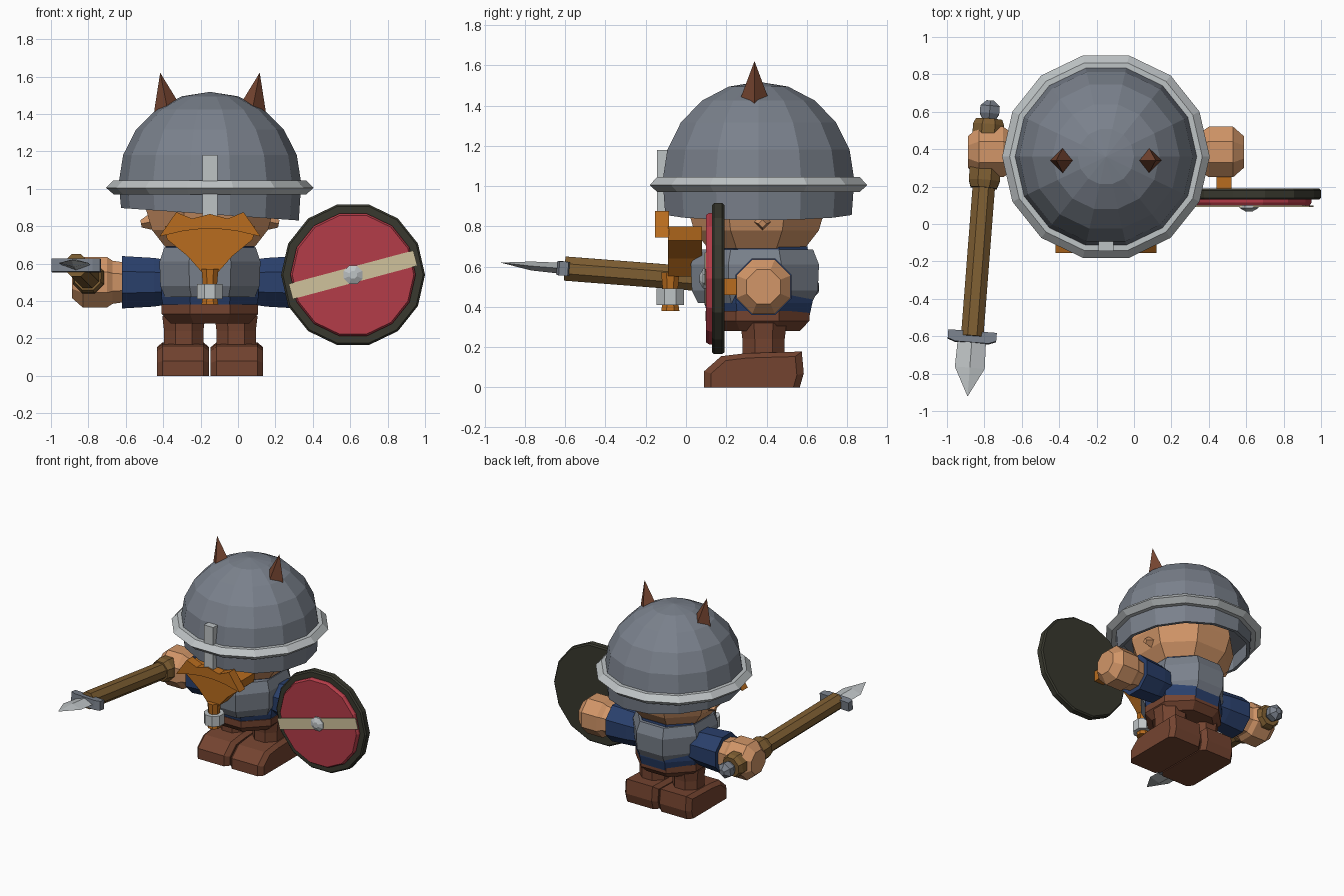
import bpy
import bmesh
from math import cos, sin, pi, radians
from mathutils import Matrix, Vector

cube = bpy.data.objects.get("Cube")
if cube:
    bpy.data.objects.remove(cube, do_unlink=True)

CX = -0.15          # body centre line
ARM_Y, ARM_Z = 0.385, 0.5


def material(name, r, g, b):
    def linear(c):
        c /= 255
        return c / 12.92 if c < 0.04 else ((c + 0.055) / 1.055) ** 2.4
    colour = (linear(r), linear(g), linear(b), 1)
    mat = bpy.data.materials.new(name)
    mat.use_nodes = True
    mat.diffuse_color = colour
    mat.node_tree.nodes["Principled BSDF"].inputs["Base Color"].default_value = colour
    return mat


STEEL = material("steel_grey", 122, 129, 140)
LIGHT = material("pale_metal", 190, 195, 197)
SKIN = material("skin", 210, 150, 104)
GINGER = material("ginger", 184, 108, 30)
BLUE = material("navy_cloth", 42, 64, 108)
LEATHER = material("brown_leather", 116, 68, 48)
WOOD = material("wood", 126, 94, 50)
DARK = material("dark_rim", 56, 56, 46)
RED = material("shield_red", 180, 60, 72)
CREAM = material("cream", 208, 194, 156)


def frame(origin, axis=(0, 0, 1)):
    """Local z follows the axis, local y points up where possible."""
    axis = Vector(axis)
    turn = Matrix() if axis.z == 1 else axis.to_track_quat('Z', 'Y').to_matrix().to_4x4()
    return Matrix.Translation(origin) @ turn


def loft(name, rings, mat, matrix=Matrix(), cap=True):
    bm = bmesh.new()
    loops = [[bm.verts.new(matrix @ Vector(p)) for p in ring] for ring in rings]
    n = len(loops[0])
    for a, b in zip(loops, loops[1:]):
        for i in range(n):
            j = (i + 1) % n
            bm.faces.new((a[i], a[j], b[j], b[i]))
    if cap:
        bm.faces.new(loops[0])
        bm.faces.new(loops[-1])
    bmesh.ops.remove_doubles(bm, verts=bm.verts, dist=0.0005)
    bmesh.ops.recalc_face_normals(bm, faces=bm.faces)
    mesh = bpy.data.meshes.new(name)
    bm.to_mesh(mesh)
    bm.free()
    mesh.materials.append(mat)
    obj = bpy.data.objects.new(name, mesh)
    bpy.context.collection.objects.link(obj)
    return obj


def lathe(name, profile, mat, matrix, n=8, flat=True, sy=1, cap=True):
    """Turn (radius, height) points; flat puts sides, not corners, on the axes."""
    phase, grow = (pi / n, 1 / cos(pi / n)) if flat else (0, 1)
    rings = [[(r * grow * cos(phase + 2 * pi * i / n),
               r * grow * sy * sin(phase + 2 * pi * i / n), z) for i in range(n)]
             for r, z in profile]
    return loft(name, rings, mat, matrix, cap)


def prism(name, points, d0, d1, mat, matrix=Matrix()):
    """Extrude an x-z outline from depth d0 to d1."""
    return loft(name, [[(u, d, v) for u, v in points] for d in (d0, d1)], mat, matrix)


def mirrored(half):
    """Full outline from a right half listed top to bottom."""
    return half + [(-u, v) for u, v in reversed(half) if u > 0]


def box(x, z0, z1):
    return [(x, z1), (x, z0), (-x, z0), (-x, z1)]


middle = Matrix.Translation((CX, 0, 0))

# Helmet: dome with hollow lower band, cut slightly higher on the right
helm = frame((CX, 0.36, 0))
dome = [(0.488 * cos(radians(a)), 1.03 + 0.488 * sin(radians(a))) for a in range(0, 91, 18)]
helmet = lathe("helmet", [(0, 1.0), (0.45, 1.0), (0.45, 0.83), (0.475, 0.83)] + dome,
               STEEL, helm, 14, False, cap=False)
for v in helmet.data.vertices:
    if v.co.z < 0.9:
        v.co.z += (0.33 - v.co.x) * 0.07
lathe("helmet_rim", [(0.46, 0.97), (0.515, 0.97), (0.555, 1.005), (0.515, 1.045),
                     (0.46, 1.045), (0.46, 0.97)], LIGHT, helm, 14, False, cap=False)
prism("nose_guard", box(0.04, 0.85, 1.18), -0.145, -0.09, LIGHT, middle)

# Head
lathe("head", [(0.24, 0.69), (0.31, 0.78), (0.345, 0.9), (0.32, 1.05)], SKIN,
      frame((CX, 0.35, 0)))

# Moustache, beard and braid
prism("moustache", mirrored([(0, 0.865), (0.095, 0.84), (0.18, 0.875), (0.27, 0.745),
                             (0.14, 0.775), (0.05, 0.785)]), -0.155, -0.085, GINGER, middle)
prism("beard", mirrored([(0.24, 0.8), (0.23, 0.73), (0.12, 0.64), (0.04, 0.55)]),
      -0.09, 0.08, GINGER, middle)
lathe("braid", [(0.045, 0.38), (0.035, 0.45), (0.045, 0.57)], GINGER, frame((CX, -0.078, 0)))
lathe("braid_clip", [(0.068, 0.41), (0.068, 0.49)], LIGHT, frame((CX, -0.078, 0)))

# Torso layers
lathe("trousers", [(0.21, 0.28), (0.258, 0.33), (0.258, 0.38)], LEATHER, frame((CX, 0.355, 0)))
lathe("shirt", [(0.245, 0.35), (0.26, 0.42), (0.255, 0.6), (0.235, 0.7)], BLUE,
      frame((CX, 0.36, 0)), sy=1.03)
lathe("chest_armour", [(0.24, 0.42), (0.265, 0.48), (0.27, 0.61), (0.245, 0.685)], STEEL,
      frame((CX, 0.342, 0)), sy=1.18)

boot_side = [(0.09, 0), (0.09, 0.08), (0.175, 0.155), (0.3, 0.17), (0.575, 0.178),
             (0.585, 0.07), (0.565, 0)]
for side, label in ((1, "left"), (-1, "right")):
    # Horn and ear
    lathe(label + "_horn", [(0.085, -0.03), (0.068, 0.04), (0, 0.225)], LEATHER,
          frame((CX + side * 0.222, 0.34, 1.4), (side * 0.2, 0, 1.001)), 4, False)
    lathe(label + "_ear", [(0.06, 0), (0.02, 0.09)], SKIN,
          frame((CX + side * 0.28, 0.38, 0.83), (side, 0, -0.2)), 4, False)

    # Leg and boot
    leg_x = CX + side * 0.14
    lathe(label + "_leg", [(0.105, 0.13), (0.105, 0.24), (0.115, 0.32)], LEATHER,
          frame((leg_x, 0.385, 0)))
    rings = []
    for x, shrink in ((-0.14, 0.86), (-0.11, 1), (0.11, 1), (0.14, 0.86)):
        rings.append([(x, 0.34 + (y - 0.34) * shrink, z * shrink) for y, z in boot_side])
    loft(label + "_boot", rings, LEATHER, Matrix.Translation((CX + side * 0.144, 0, 0)))

    # Sleeve and hand
    arm = frame((CX, ARM_Y, ARM_Z), (side, 0, 0))
    lathe(label + "_sleeve", [(0.115, 0.2), (0.13, 0.3), (0.14, 0.47)], BLUE, arm)
    lathe(label + "_hand", [(0.105, 0.45), (0.115, 0.52), (0.135, 0.55), (0.135, 0.68),
                            (0.085, 0.737)], SKIN, arm)

# Spear in the right hand
butt, neck = Vector((-0.775, 0.56, 0.5)), Vector((-0.865, -0.6, 0.59))
length = (neck - butt).length
spear = frame(butt, neck - butt)
lathe("spear_shaft", [(0.06, 0.02), (0.06, length)], WOOD, spear)
lathe("spear_grip", [(0.07, 0), (0.083, 0.03), (0.083, 0.33), (0.07, 0.37)], WOOD, spear)
lathe("spear_pommel", [(0.02, -0.1), (0.052, -0.07), (0.052, -0.03), (0.025, 0.02)],
      STEEL, spear, 6)
prism("spear_guard", mirrored([(0.09, length + 0.035), (0.13, length + 0.02),
                               (0.13, length - 0.025), (0.09, length - 0.025)]),
      -0.035, 0.035, STEEL, spear)
tip = (0, 0.005, length + 0.325)
loft("spear_blade", [[(0.075, 0, length), (0, 0.028, length),
                      (-0.075, 0, length), (0, -0.028, length)],
                     [(0.08, 0, length + 0.17), (0, 0.022, length + 0.17),
                      (-0.08, 0, length + 0.17), (0, -0.022, length + 0.17)],
                     [tip] * 4], LIGHT, spear, cap=False)

# Shield on the left hand
shield = frame((0.615, 0.19, 0.54), (0, -1, 0))
lathe("shield_rim", [(0.375, 0), (0.385, 0.01), (0.385, 0.05), (0.375, 0.06)], DARK, shield, 14, False)
lathe("shield_face", [(0.335, 0.05), (0.335, 0.075), (0.325, 0.09)], RED, shield, 14, False)
lathe("shield_boss", [(0.05, 0.085), (0.05, 0.105), (0.02, 0.122)], LIGHT, shield)
prism("shield_stripe", box(0.345, -0.042, 0.042), 0.092, 0.1, CREAM,
      Matrix.Translation((0.615, 0, 0.54)) @ Matrix.Rotation(radians(-15), 4, 'Y'))
prism("shield_handle", box(0.04, 0.46, 0.54), 0.185, 0.3, GINGER,
      Matrix.Translation((0.48, 0, 0)))
